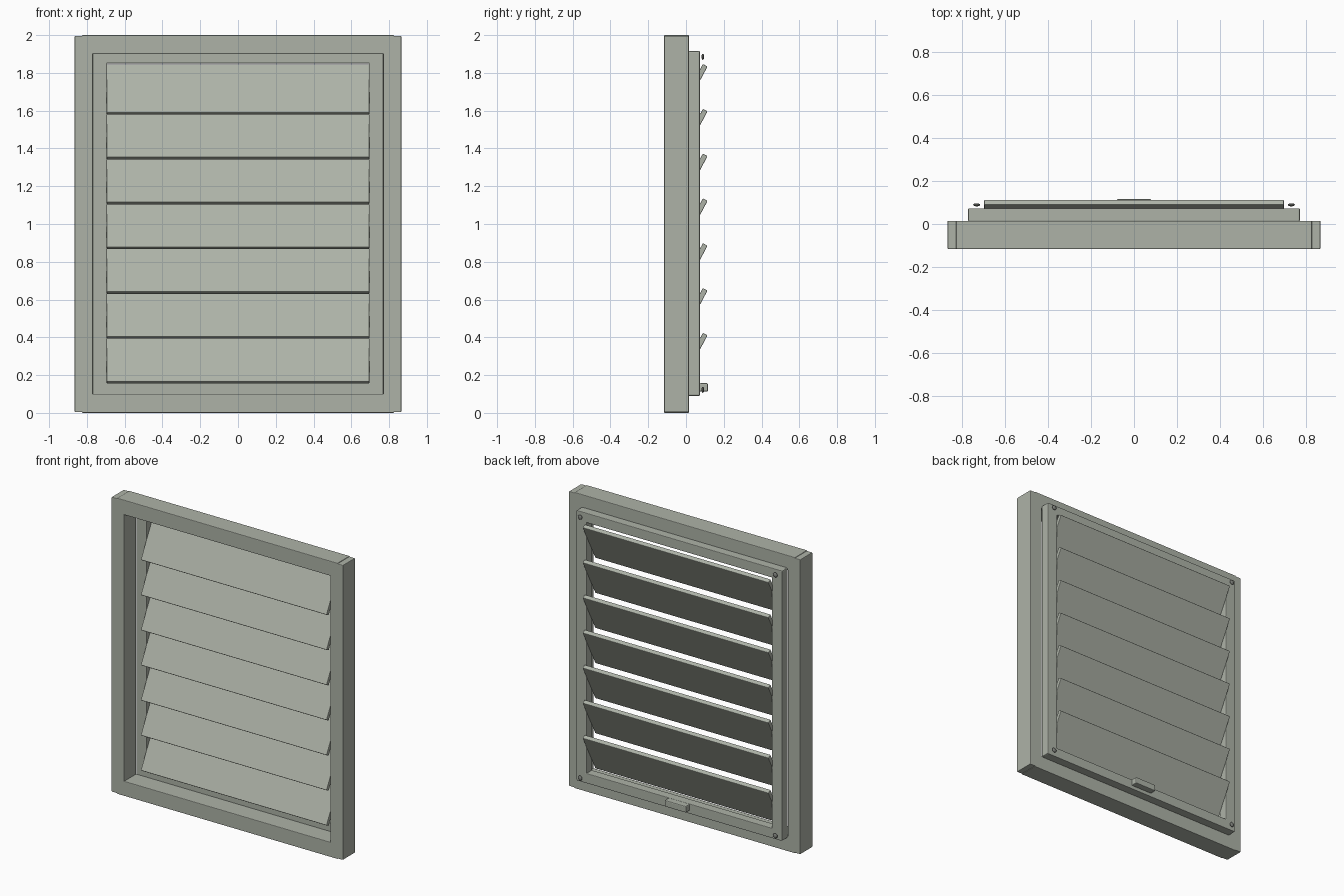
import bpy
from math import radians, sin, cos

if "Cube" in bpy.data.objects:
    bpy.data.objects.remove(bpy.data.objects["Cube"])


def material(name, rgb):
    mat = bpy.data.materials.new(name)
    mat.diffuse_color = (*rgb, 1)
    mat.use_nodes = True
    mat.node_tree.nodes["Principled BSDF"].inputs["Base Color"].default_value = mat.diffuse_color
    return mat


PAINT = material("sage_paint", (0.42, 0.45, 0.39))
METAL = material("dark_metal", (0.22, 0.23, 0.21))


def box(name, x, y, z, bevel=0.004, tilt=0.0):
    """Box from (min, max) ranges, optionally tilted about x, with a small bevel."""
    lo, hi = zip(x, y, z)
    bpy.ops.mesh.primitive_cube_add(size=1, location=[(a + b) / 2 for a, b in zip(lo, hi)])
    ob = bpy.context.object
    ob.name = name
    ob.scale = [b - a for a, b in zip(lo, hi)]
    bpy.ops.object.transform_apply(location=False, rotation=False, scale=True)
    ob.rotation_euler.x = tilt
    ob.data.materials.append(PAINT)
    mod = ob.modifiers.new("Bevel", "BEVEL")
    mod.width = bevel
    mod.segments = 2
    return ob


# Outer frame: rails run between the stile caps
OUT_Y = (-0.116, 0.015)
box("outer_bottom_rail", (-0.825, 0.825), OUT_Y, (0.0, 0.10))
box("outer_top_rail", (-0.825, 0.825), OUT_Y, (1.90, 2.0))
for side, s in (("left", -1), ("right", 1)):
    box(f"outer_{side}_stile", sorted((s * 0.77, s * 0.865)), OUT_Y, (0.004, 1.996))

# Inner frame mounted on the back
IN_Y = (0.013, 0.073)
box("inner_bottom_rail", (-0.766, 0.766), IN_Y, (0.09, 0.157))
box("inner_top_rail", (-0.766, 0.766), IN_Y, (1.851, 1.916))
for side, s in (("left", -1), ("right", 1)):
    box(f"inner_{side}_stile", sorted((s * 0.693, s * 0.77)), IN_Y, (0.091, 1.915), 0.006)

# Slanted slats: top edge at the back, bottom edge at the front
TILT, THICK, LENGTH = radians(62), 0.028, 0.291
half_y = (LENGTH * cos(TILT) + THICK * sin(TILT)) / 2
for i in range(7):
    y, z = 0.114 - half_y, 1.712 - i * 0.2372
    box(f"slat_{i + 1}", (-0.695, 0.695), (y - LENGTH / 2, y + LENGTH / 2),
        (z - THICK / 2, z + THICK / 2), 0.004, TILT)

# Small pull on the bottom rail
box("pull_tab", (-0.08, 0.08), (0.07, 0.116), (0.113, 0.157), 0.006)

# Domed screw heads at the corners
for x in (-0.73, 0.73):
    for z in (0.122, 1.885):
        bpy.ops.mesh.primitive_uv_sphere_add(segments=16, ring_count=8, radius=0.016, location=(x, 0.089, z))
        ob = bpy.context.object
        ob.name = "screw_head"
        ob.scale.y = 0.45
        ob.data.materials.append(METAL)
        bpy.ops.object.shade_smooth()
